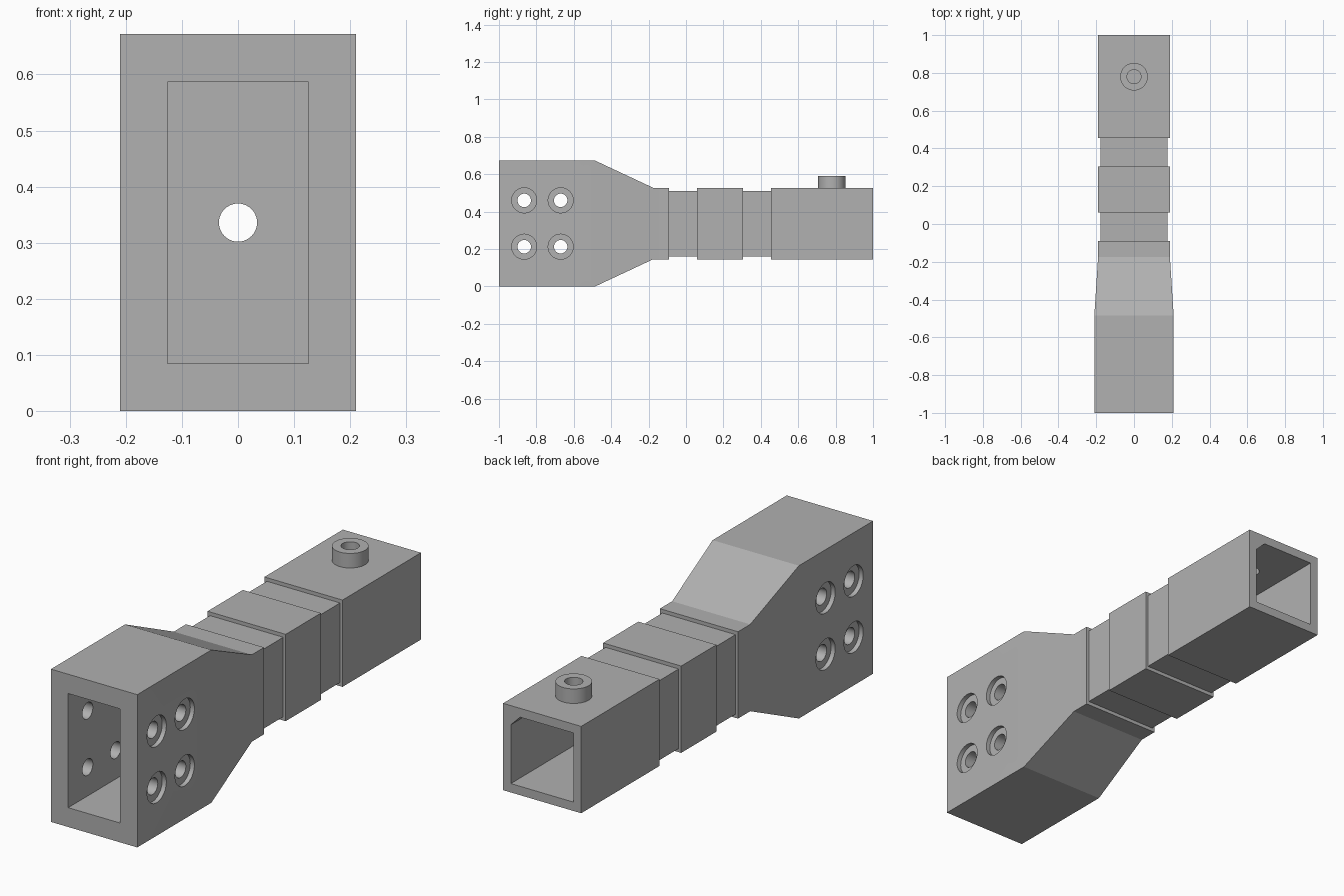
import bpy, bmesh, math
from mathutils import Matrix, Vector

cube = bpy.data.objects.get("Cube")
if cube:
    bpy.data.objects.remove(cube, do_unlink=True)

grey = bpy.data.materials.new("matte_grey")
grey.use_nodes = True
colour = (0.44, 0.44, 0.44, 1)
grey.diffuse_color = colour
grey.node_tree.nodes["Principled BSDF"].inputs["Base Color"].default_value = colour

MID = 0.336  # height of the centre line


def to_object(name, bm):
    bmesh.ops.recalc_face_normals(bm, faces=bm.faces)
    mesh = bpy.data.meshes.new(name)
    bm.to_mesh(mesh)
    bm.free()
    mesh.materials.append(grey)
    obj = bpy.data.objects.new(name, mesh)
    bpy.context.collection.objects.link(obj)
    return obj


def loft(name, outlines):
    """Closed solid through matching outlines of points."""
    bm = bmesh.new()
    rings = [[bm.verts.new(p) for p in o] for o in outlines]
    for a, b in zip(rings, rings[1:]):
        for i in range(len(a)):
            j = (i + 1) % len(a)
            bm.faces.new((a[i], a[j], b[j], b[i]))
    bm.faces.new(rings[0])
    bm.faces.new(rings[-1])
    return to_object(name, bm)


def rect(y, hx, hz):
    return [(sx * hx, y, MID + sz * hz)
            for sx, sz in ((-1, -1), (1, -1), (1, 1), (-1, 1))]


def cylinder(name, centre, radius, length, axis):
    bm = bmesh.new()
    turn = Vector((0, 0, 1)).rotation_difference(Vector(axis)).to_matrix().to_4x4()
    bmesh.ops.create_cone(bm, cap_ends=True, segments=40, radius1=radius,
                          radius2=radius, depth=length,
                          matrix=Matrix.Translation(centre) @ turn)
    return to_object(name, bm)


def cut(target, cutter, keep=False):
    mod = target.modifiers.new("cut", 'BOOLEAN')
    mod.operation = 'DIFFERENCE'
    mod.solver = 'EXACT'
    mod.object = cutter
    cutter.hide_render = True
    bpy.context.view_layer.objects.active = target
    bpy.ops.object.modifier_apply(modifier=mod.name)
    if not keep:
        bpy.data.objects.remove(cutter, do_unlink=True)


# Body: deep front block, taper, grooved neck and square rear block
body = loft("adapter_body", [rect(*s) for s in (
    (-1, 0.21, MID), (-0.485, 0.21, MID), (-0.175, 0.19, 0.191),
    (-0.09, 0.19, 0.191), (-0.09, 0.178, 0.175),
    (0.06, 0.178, 0.175), (0.06, 0.19, 0.191),
    (0.305, 0.19, 0.191), (0.305, 0.178, 0.175),
    (0.455, 0.178, 0.175), (0.455, 0.19, 0.191), (1, 0.19, 0.191))])

# Front socket
cut(body, loft("socket_cutter", [rect(y, 0.126, 0.251) for y in (-1.1, -0.485)]))

# Rear socket with one chamfered upper corner
w, c = 0.152, 0.045
key = [(-w, -w), (w, -w), (w, w - c), (w - c, w), (-w, w)]
cut(body, loft("keyed_cutter",
               [[(x, y, MID + z) for x, z in key] for y in (0.46, 1.1)]))

# Central passage between the sockets
cut(body, cylinder("passage_cutter", (0, 0, MID), 0.034, 1.3, (0, 1, 0)))

# Counterbored cross bolt holes
for y in (-0.865, -0.67):
    for z in (0.212, 0.46):
        cut(body, cylinder("bolt_cutter", (0, y, z), 0.036, 0.6, (1, 0, 0)))
        for side in (-1, 1):
            cut(body, cylinder("counterbore_cutter", (side * 0.24, y, z),
                               0.067, 0.1, (1, 0, 0)))

# Round port on top of the rear block
port = cylinder("top_port", (0, 0.78, 0.554), 0.073, 0.074, (0, 0, 1))
drill = cylinder("port_cutter", (0, 0.78, 0.55), 0.037, 0.2, (0, 0, 1))
cut(port, drill, keep=True)
cut(body, drill)

for obj in (body, port):
    bpy.ops.object.select_all(action='DESELECT')
    obj.select_set(True)
    bpy.context.view_layer.objects.active = obj
    bpy.ops.object.shade_smooth_by_angle(angle=math.radians(20))
